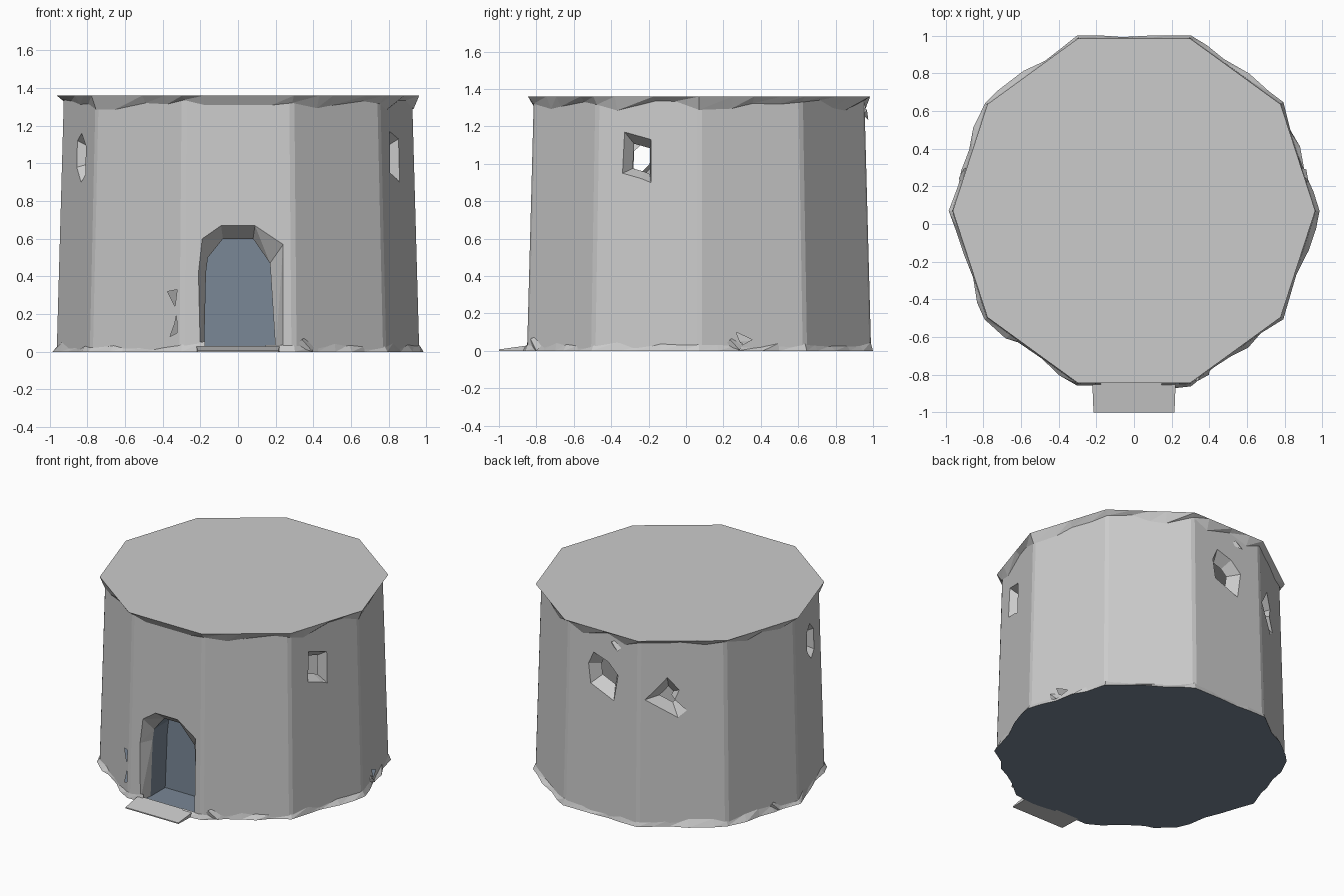
import bpy, bmesh, random
from math import sin, cos, radians, pi, atan2
from mathutils import Vector

if "Cube" in bpy.data.objects:
    bpy.data.objects.remove(bpy.data.objects["Cube"])

random.seed(4)
CENTRE = Vector((0, 0.07, 0))
SIDES, TOP = 10, 1.36
HALF = pi / SIDES
CHAMFER = 0.015

slate = bpy.data.materials.new("slate_interior")
slate.diffuse_color = (0.19, 0.24, 0.30, 1)
slate.use_nodes = True
slate.node_tree.nodes["Principled BSDF"].inputs["Base Color"].default_value = slate.diffuse_color


def finish(bm, name, mat=None):
    me = bpy.data.meshes.new(name)
    bm.to_mesh(me)
    bm.free()
    ob = bpy.data.objects.new(name, me)
    bpy.context.collection.objects.link(ob)
    if mat:
        me.materials.append(mat)
    return ob


def radius(z):
    return 0.967 - 0.028 * z


def on_panel(az, u, z, depth=0.0):
    """Point on a wall panel: u along the panel, z up, depth inward."""
    a = radians(az)
    n, t = Vector((cos(a), sin(a), 0)), Vector((-sin(a), cos(a), 0))
    return CENTRE + n * (radius(z) * cos(HALF) - depth) + t * u + Vector((0, 0, z))


def on_decagon(a, r, z):
    """Point on a decagon of corner radius r at angle a."""
    off = (a % (2 * HALF)) - HALF
    d = r * cos(HALF) / cos(off)
    return CENTRE + Vector((d * cos(a), d * sin(a), z))


def facing(face, direction):
    face.normal_update()
    if face.normal.dot(direction) < 0:
        face.normal_flip()


def shrink(pts, k):
    cu = sum(p[0] for p in pts) / len(pts)
    cz = sum(p[1] for p in pts) / len(pts)
    return [(cu + (u - cu) * k, cz + (z - cz) * k) for u, z in pts]


def loft(name, az, outer, inner, d0, d1, closed=True, mat=None):
    """Jambs running inward from one outline to another."""
    bm = bmesh.new()
    a = [bm.verts.new(on_panel(az, u, z, d0)) for u, z in outer]
    b = [bm.verts.new(on_panel(az, u, z, d1)) for u, z in inner]
    mid = sum((v.co for v in a + b), Vector()) / (2 * len(a))
    for i in range(len(a) if closed else len(a) - 1):
        j = (i + 1) % len(a)
        for tri in ((a[i], a[j], b[j]), (a[i], b[j], b[i])):
            f = bm.faces.new(tri)
            facing(f, mid - f.calc_center_median())
    return finish(bm, name, mat)


# Opening outlines as (u, z)
door_outer = [(-.2, 0), (-.21, .42), (-.19, .6), (-.09, .67), (.09, .67), (.24, .57), (.24, 0)]
door_inner = [(-.18, 0), (-.17, .42), (-.16, .5), (-.08, .6), (.08, .6), (.17, .47), (.2, 0)]
right_window = [(-.13, 1.17), (.02, 1.13), (.02, .9), (-.03, .92), (-.14, .95)]
left_window = [(.05, 1.16), (.13, 1.09), (.13, .94), (.06, .9), (-.02, .98), (-.02, 1.12)]
back_window = [(-.08, 1.17), (.04, 1.13), (.12, 1.05), (.09, .86), (-.1, .94), (-.12, 1.08)]
break_hole = [(-.1, 1.08), (-.02, .99), (-.05, .92), (.03, .84), (-.03, .79),
              (-.25, .92), (-.18, .99)]
cracks = [[(.2, .32), (.262, .33), (.25, .24)], [(.262, .2), (.265, .1), (.22, .08), (.25, .15)]]
base_chip = [(-.09, .1), (0, .06), (-.06, .03)]
holes = {-18: [right_window], 198: [left_window], 90: [back_window],
         126: [break_hole], 234: cracks, 18: [base_chip]}

# Tower wall: ten leaning panels with narrow chamfered corners
bm = bmesh.new()
for k in range(SIDES):
    az = -18 + 36 * k
    lo = radius(0) * sin(HALF) - CHAMFER
    hi = radius(TOP) * sin(HALF) - CHAMFER
    loop = [(lo, 0), (hi, TOP), (-hi, TOP), (-lo, 0)]
    if az == 270:
        loop += door_outer
    edges = []
    for pts in [loop] + holes.get(az, []):
        vs = [bm.verts.new(on_panel(az, u, z)) for u, z in pts]
        edges += [bm.edges.new((vs[i], vs[(i + 1) % len(vs)])) for i in range(len(vs))]
    n = Vector((cos(radians(az)), sin(radians(az)), 0))
    res = bmesh.ops.triangle_fill(bm, use_beauty=True, edges=edges, normal=n)
    for f in res["geom"]:
        if isinstance(f, bmesh.types.BMFace):
            facing(f, n)
    strip = [on_panel(az, lo, 0), on_panel(az + 36, -lo, 0),
             on_panel(az + 36, -hi, TOP), on_panel(az, hi, TOP)]
    f = bm.faces.new([bm.verts.new(p) for p in strip])
    facing(f, n)
bmesh.ops.remove_doubles(bm, verts=bm.verts, dist=0.0005)
finish(bm, "tower_wall")

# Window, break and door jambs
loft("right_window_frame", -18, right_window, shrink(right_window, .6), 0, .07)
loft("left_window_frame", 198, left_window, shrink(left_window, .6), 0, .07)
loft("back_window_frame", 90, back_window, shrink(back_window, .55), 0, .08)
loft("wall_break_edges", 126, break_hole, shrink(break_hole, .4), 0, .06)
loft("door_jamb", 270, door_outer, door_inner, 0, .09, closed=False)
loft("door_recess", 270, door_inner, door_inner, .09, .26, closed=False, mat=slate)

# Door panel and its floor
bm = bmesh.new()
f = bm.faces.new([bm.verts.new(on_panel(270, u, z, .26)) for u, z in door_inner])
facing(f, Vector((0, -1, 0)))
f = bm.faces.new([bm.verts.new((x, y, .006)) for x, y in
                  ((-.19, -.84), (.21, -.84), (.2, -.57), (-.18, -.57))])
facing(f, Vector((0, 0, 1)))
finish(bm, "door_panel", slate)

# Sloping threshold stone
bm = bmesh.new()
for x in (-.215, .215):
    for y, z in ((-1, 0), (-1, .008), (-.84, .03), (-.84, 0)):
        bm.verts.new((x * (1.03 if y > -.9 else 1), y, z))
bmesh.ops.convex_hull(bm, input=bm.verts)
finish(bm, "threshold")


def angles(per_side):
    """Corner angles plus jittered angles between them."""
    out = []
    for k in range(SIDES):
        for j in range(per_side):
            jit = random.uniform(-.3, .3) if j else 0
            out.append(2 * HALF * (k + (j + jit) / per_side))
    return out


# Ragged foundation skirt and floor
bm = bmesh.new()
fl = bmesh.new()
low, high = [], []
for i, a in enumerate(angles(5)):
    corner = i % 5 == 0
    p = on_decagon(a, random.uniform(.975, .995) if corner else random.uniform(.968, .998), 0)
    p.y = min(p.y, 1.0)
    low.append(bm.verts.new(p))
    high.append(bm.verts.new(on_decagon(a, radius(.04) - .002, random.uniform(.02, .055))))
    fl.verts.new(p)
for i in range(len(low)):
    j = (i + 1) % len(low)
    m = (low[i].co + low[j].co) / 2
    if m.y < 0 and -.2 < m.x < .22:
        continue
    for tri in ((low[i], low[j], high[j]), (low[i], high[j], high[i])):
        f = bm.faces.new(tri)
        facing(f, m - CENTRE)
finish(bm, "foundation_skirt")
facing(fl.faces.new(list(fl.verts)), Vector((0, 0, -1)))
finish(fl, "floor", slate)

# Flaring top rim with a ragged lower edge, and flat roof
bm = bmesh.new()
up, down = [], []
for i, a in enumerate(angles(4)):
    up.append(bm.verts.new(on_decagon(a, .962, TOP)))
    front = abs(atan2(sin(a + pi / 2), cos(a + pi / 2))) < HALF * .9
    z = 1.31 if front else random.uniform(1.285, 1.345)
    down.append(bm.verts.new(on_decagon(a, radius(z) + .001, z)))
for i in range(len(up)):
    j = (i + 1) % len(up)
    for tri in ((down[i], down[j], up[j]), (down[i], up[j], up[i])):
        f = bm.faces.new(tri)
        facing(f, f.calc_center_median() - CENTRE - Vector((0, 0, TOP)))
facing(bm.faces.new(up), Vector((0, 0, 1)))
finish(bm, "roof_and_rim")

# Loose stones chipped out below the rim and at the base
for name, az, u, z, s in (("rim_chip", 90, .1, 1.26, .05), ("base_stone_right", 18, -.1, .03, .05),
                          ("base_stone_left", 162, .1, .03, .05), ("base_stone_front", 306, -.22, .03, .06)):
    bm = bmesh.new()
    for du, dz, d in ((-1, 0, .01), (1, .2, .01), (-.6, .6, -.012), (.5, -.5, -.018), (0, .8, .01)):
        bm.verts.new(on_panel(az, u + du * s, max(0, z + dz * s), d))
    bmesh.ops.convex_hull(bm, input=bm.verts)
    finish(bm, name)
